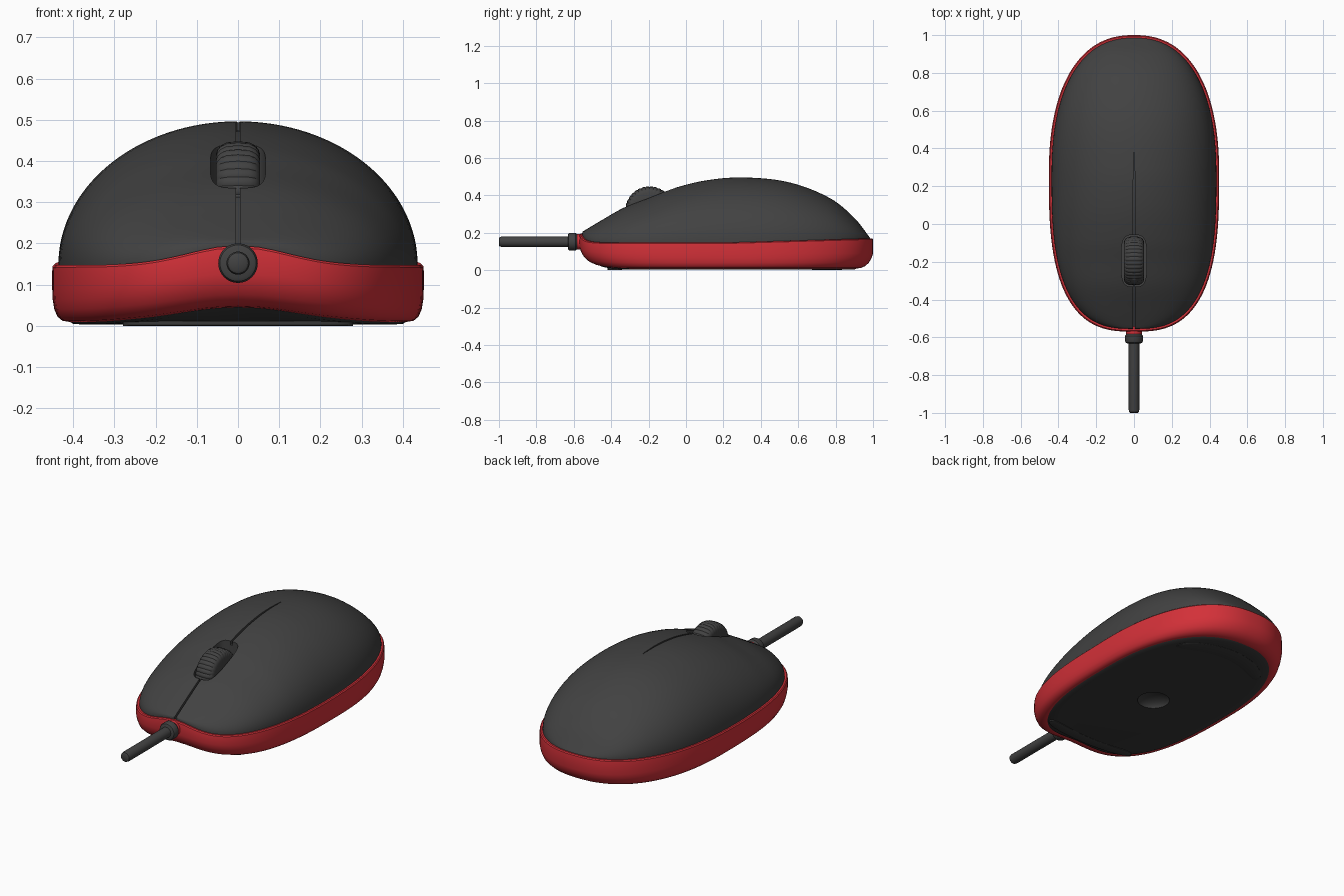
import bpy, bmesh, math
from math import sin, cos, pi

if "Cube" in bpy.data.objects:
    bpy.data.objects.remove(bpy.data.objects["Cube"])

def material(name, rgb):
    m = bpy.data.materials.new(name)
    m.diffuse_color = (*rgb, 1)
    m.use_nodes = True
    m.node_tree.nodes["Principled BSDF"].inputs["Base Color"].default_value = m.diffuse_color
    return m

GREY = material("dark grey", (0.054, 0.054, 0.054))
BLACK = material("soft black", (0.04, 0.04, 0.04))
RED = material("red", (0.65, 0.03, 0.04))
SEG, YC = 128, 0.25            # outline resolution and widest y

def volume(me):
    bm = bmesh.new()
    bm.from_mesh(me)
    v = bm.calc_volume(signed=True)
    bm.free()
    return v

def loft(name, rings, mat, loop=False, angle=35):
    """Skin a list of equal-length rings; cap the ends or close into a loop."""
    bm = bmesh.new()
    rows = [[bm.verts.new(p) for p in r] for r in rings]
    n = len(rows[0])
    pairs = list(zip(rows, rows[1:])) + ([(rows[-1], rows[0])] if loop else [])
    for a, b in pairs:
        for i in range(n):
            j = (i + 1) % n
            bm.faces.new((a[i], a[j], b[j], b[i]))
    if not loop:
        bm.faces.new(rows[0])
        bm.faces.new(rows[-1])
    bmesh.ops.recalc_face_normals(bm, faces=bm.faces)
    if bm.calc_volume(signed=True) < 0:
        bmesh.ops.reverse_faces(bm, faces=bm.faces)
    me = bpy.data.meshes.new(name)
    bm.to_mesh(me)
    bm.free()
    me.materials.append(mat)
    ob = bpy.data.objects.new(name, me)
    bpy.context.collection.objects.link(ob)
    smooth(ob, angle)
    return ob

def smooth(ob, angle=35):
    bpy.ops.object.select_all(action='DESELECT')
    ob.select_set(True)
    bpy.context.view_layer.objects.active = ob
    bpy.ops.object.shade_smooth_by_angle(angle=math.radians(angle))

def cut(ob, cutter):
    """Subtract the cutter, keeping the first solver result that is sound."""
    cutter.hide_render = True
    before = volume(ob.data)
    mod = ob.modifiers.new("cut", 'BOOLEAN')
    mod.operation, mod.object = 'DIFFERENCE', cutter
    result = None
    for solver in ('EXACT', 'MANIFOLD', 'FLOAT'):
        mod.solver = solver
        bpy.context.view_layer.update()
        dg = bpy.context.evaluated_depsgraph_get()
        me = bpy.data.meshes.new_from_object(ob.evaluated_get(dg))
        if 0.8 * before < volume(me) < before:
            result = me
            break
    ob.modifiers.remove(mod)
    if result:
        ob.data = result
    bpy.data.objects.remove(cutter)
    smooth(ob)

def power(v, e):
    return math.copysign(abs(v) ** e, v)

def spline(pts, y):
    """Smooth height lookup through (y, z) points."""
    y = min(max(y, pts[0][0]), pts[-1][0])
    k = next(i for i in range(len(pts) - 1) if y <= pts[i + 1][0])
    def slope(i):
        a, b = pts[max(i - 1, 0)], pts[min(i + 1, len(pts) - 1)]
        return (b[1] - a[1]) / (b[0] - a[0])
    (y0, z0), (y1, z1) = pts[k], pts[k + 1]
    h = y1 - y0
    t = (y - y0) / h
    return ((2*t**3 - 3*t**2 + 1) * z0 + (t**3 - 2*t**2 + t) * h * slope(k)
            + (3*t**2 - 2*t**3) * z1 + (t**3 - t**2) * h * slope(k + 1))

RIDGE = [(-0.57, 0.196), (-0.45, 0.268), (-0.326, 0.338), (-0.2, 0.388), (-0.086, 0.432),
         (0.1, 0.479), (0.3, 0.496), (0.55, 0.47), (0.77, 0.385), (0.9, 0.28), (0.985, 0.172)]

def shape(y, d=0):             # semi-axis and exponent of the front or back half
    return (0.82 - d, 2.8) if y < 0 else (0.75 - d, 2.35)

def outline(dx=0, dy=None):
    dy = dx if dy is None else dy
    pts = []
    for i in range(SEG):
        a = 2 * pi * i / SEG
        c, s = (0 if abs(v) < 1e-9 else v for v in (cos(a), sin(a)))
        b, n = shape(s, dy)
        pts.append(((0.451 - dx) * power(c, 2 / n), YC + b * power(s, 2 / n)))
    return pts

def front(y):                  # 1 at the nose, 0 from mid body back
    t = min(max((-0.25 - y) / 0.25, 0), 1)
    return t * t * (3 - 2 * t)

def rim(x, y):                 # seam height between shell and band
    return 0.147 + 0.048 * front(y) * math.exp(-(x / 0.17) ** 2) + 0.023 * max(y - 0.2, 0) / 0.8

def lift(x, y):                # raised lower edge at the nose
    return 0.036 * front(y) * math.exp(-(x / 0.22) ** 2)

# top shell: elliptical sections under the ridge profile
D = 0.015
edge = outline(D)
def dome_point(p, r):
    x, y = p[0] * r, YC + (p[1] - YC) * r
    b, n = shape(y - YC, D)
    w = (0.451 - D) * max(1 - abs((y - YC) / b) ** n, 0) ** (1 / n)
    u = 1 if r > 0.9999 or w < 1e-6 else min(abs(x) / w, 1)
    base = rim(*p)
    return (x, y, base + max(spline(RIDGE, y) - base, 0) * math.sqrt(1 - u * u))
N = 36
rings = [[dome_point(p, sin(pi / 2 * k / N)) for p in edge] for k in range(1, N + 1)]
rings.append([(x, y, 0.1) for x, y in edge])
shell = loft("top_shell", rings, GREY)

# wheel slot and button split groove cut into the shell
slot = [(0.067 * power(cos(a), 0.55), -0.195 + 0.137 * power(sin(a), 0.55))
        for a in (2 * pi * (i + 0.5) / 48 for i in range(48))]
cut(shell, loft("slot_cutter", [[(x, y, z) for x, y in slot] for z in (0.24, 0.6)], GREY))
rings = []
for k in range(41):
    y = -0.6213 + k * 0.025
    z, w = spline(RIDGE, y), 0.005 if y < 0.2 else 0.005 - 0.018 * (y - 0.2)
    rings.append([(x + 0.0004, y, z + h) for x, h in
                  ((-w, -0.022), (w, -0.022), (w, 0.06), (-w, 0.06))])
cut(shell, loft("groove_cutter", rings, GREY))

# red side band
def row(dx, dy, z, height, k=1):
    return [(x, y, z + k * height(*q)) for (x, y), q in zip(outline(dx, dy), outline())]
loft("side_band", [row(*r) for r in (
    (0.05, 0.05, -0.02, rim), (0.02, 0.02, 0, rim), (0.006, 0.006, 0, rim),
    (0.001, 0.001, -0.005, rim), (0, 0, -0.015, rim), (0, 0, 0.09, lift),
    (0.001, 0.008, 0.065, lift), (0.005, 0.022, 0.04, lift), (0.013, 0.042, 0.022, lift),
    (0.025, 0.065, 0.012, lift), (0.045, 0.09, 0.009, lift), (0.09, 0.14, 0.03, lift))],
    RED, loop=True)

# base plate with a sensor recess
plate = loft("base_plate", [row(*r) for r in (
    (0.05, 0.1, 0.09, lift, 0), (0.04, 0.085, 0.011, lift), (0.052, 0.097, 0.004, lift, 0.9),
    (0.09, 0.14, 0.003, lift, 0.5), (0.15, 0.2, 0.003, lift, 0))], BLACK)
rings = [[(0.085 * sin(t) * cos(a), 0.16 + 0.085 * sin(t) * sin(a), 0.002 + 0.045 * cos(t))
          for a in (2 * pi * i / 32 for i in range(32))]
         for t in (pi * (k + 0.3) / 14 for k in range(14))]
cut(plate, loft("recess_cutter", rings, BLACK))

# curved glide pads
def pad(name, y0, bow, half):
    rings = []
    for k in range(33):
        s = -cos(pi * (k + 0.5) / 33)
        x, y, w = 0.28 * s, y0 + bow * s * s, half * (1 - abs(s) ** 8) ** 0.5
        rings.append([(x, y - w, 0.012), (x, y + w, 0.012), (x, y + w, 0.002),
                      (x, y + w * 0.85, 0), (x, y - w * 0.85, 0), (x, y - w, 0.002)])
    loft(name, rings, BLACK)
pad("rear_glide_pad", 0.79, -0.1, 0.045)
pad("front_glide_pad", -0.39, 0.03, 0.03)

# ribbed scroll wheel, turned about x
rings = []
for x, r in ((-0.054, 0.05), (-0.054, 0.098), (-0.05, 0.11), (-0.042, 0.12), (-0.028, 0.127),
             (0, 0.13), (0.028, 0.127), (0.042, 0.12), (0.05, 0.11), (0.054, 0.098), (0.054, 0.05)):
    rings.append([(x, -0.195 + q * cos(a), 0.318 + q * sin(a)) for q, a in
                  ((r - (0.003 if i % 4 == 0 else 0), 2 * pi * i / 144) for i in range(144))])
loft("scroll_wheel", rings, GREY)

# cable parts, turned about y
def turned(name, profile, mat):
    loft(name, [[(r * cos(a), y, 0.152 + r * sin(a)) for a in (2 * pi * i / 40 for i in range(40))]
                for y, r in profile], mat)
turned("cable_socket", ((-0.55, 0.04), (-0.575, 0.042), (-0.588, 0.04)), RED)
turned("cable_collar", ((-0.57, 0.036), (-0.585, 0.042), (-0.592, 0.048), (-0.62, 0.048),
                        (-0.628, 0.044), (-0.632, 0.036)), GREY)
turned("cable", ((-0.56, 0.028), (-0.985, 0.028), (-0.996, 0.025), (-1, 0.019)), GREY)
